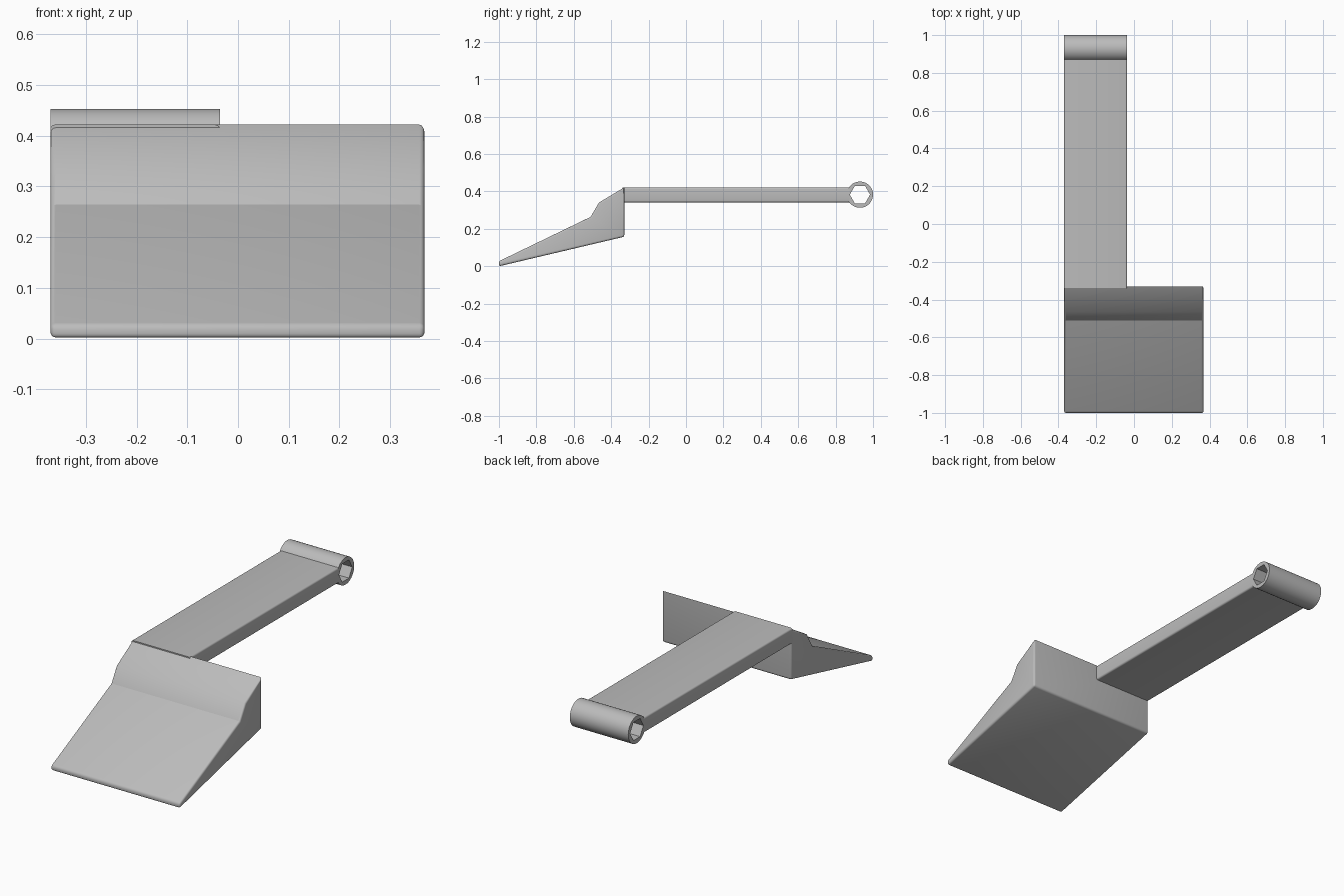
import bpy, bmesh, math

if "Cube" in bpy.data.objects:
    bpy.data.objects.remove(bpy.data.objects["Cube"])

# Single plain grey finish
grey = bpy.data.materials.new("plain_grey")
grey.use_nodes = True
colour = (0.5, 0.5, 0.5, 1)
grey.diffuse_color = colour
grey.node_tree.nodes["Principled BSDF"].inputs["Base Color"].default_value = colour

LEFT, RIGHT, ARM_EDGE = 0.368, -0.37, -0.036
BACK = -0.33


def finish(name, bm):
    bmesh.ops.recalc_face_normals(bm, faces=bm.faces)
    mesh = bpy.data.meshes.new(name)
    bm.to_mesh(mesh)
    bm.free()
    obj = bpy.data.objects.new(name, mesh)
    bpy.context.collection.objects.link(obj)
    mesh.materials.append(grey)
    bpy.ops.object.select_all(action='DESELECT')
    obj.select_set(True)
    bpy.context.view_layer.objects.active = obj
    bpy.ops.object.shade_smooth_by_angle(angle=math.radians(30))
    return obj


def extrude_profile(points, x0, x1):
    """Extrude a side outline (y, z) across x."""
    bm = bmesh.new()
    face = bm.faces.new([bm.verts.new((x0, y, z)) for y, z in points])
    ext = bmesh.ops.extrude_face_region(bm, geom=[face])
    for v in ext["geom"]:
        if isinstance(v, bmesh.types.BMVert):
            v.co.x = x1
    return bm


def soften(bm, rule, width):
    edges = [e for e in bm.edges if rule(e.verts[0].co, e.verts[1].co)]
    bmesh.ops.bevel(bm, geom=edges, offset=width, segments=4, profile=0.5,
                    affect='EDGES', clamp_overlap=True)


# Wedge-shaped foot pad with softened sides, toe and lower heel
outline = [(-1, 0), (-1, 0.027), (-0.51, 0.264), (-0.465, 0.341),
           (BACK, 0.422), (BACK, 0.158)]
pad = extrude_profile(outline, RIGHT, LEFT)
soften(pad, lambda a, b: abs(a.x - b.x) < 0.01 or a.y < -0.9
       or (a.y > -0.4 and a.z < 0.2), 0.01)
finish("foot_pad", pad)

# Long flat arm with softened long edges
arm = extrude_profile([(BACK - 0.01, 0.342), (BACK - 0.01, 0.422),
                       (0.873, 0.422), (0.873, 0.342)], RIGHT, ARM_EDGE)
soften(arm, lambda a, b: abs(a.y - b.y) > 0.5, 0.009)
finish("arm", arm)

# Pivot tube with a hexagonal bore
tube = bmesh.new()
SIDES, RADIUS, FLAT = 48, 0.07, 0.047
loops = []
for bore, x in ((False, RIGHT), (False, ARM_EDGE), (True, ARM_EDGE), (True, RIGHT)):
    loop = []
    for i in range(SIDES):
        a = math.tau * i / SIDES
        r = FLAT / math.cos(a % (math.pi / 3) - math.pi / 6) if bore else RADIUS
        loop.append(tube.verts.new((x, 0.93 + r * math.cos(a), 0.383 + r * math.sin(a))))
    loops.append(loop)
for k in range(4):
    p, q = loops[k], loops[(k + 1) % 4]
    for i in range(SIDES):
        j = (i + 1) % SIDES
        tube.faces.new((p[i], p[j], q[j], q[i]))
finish("pivot_tube", tube)
